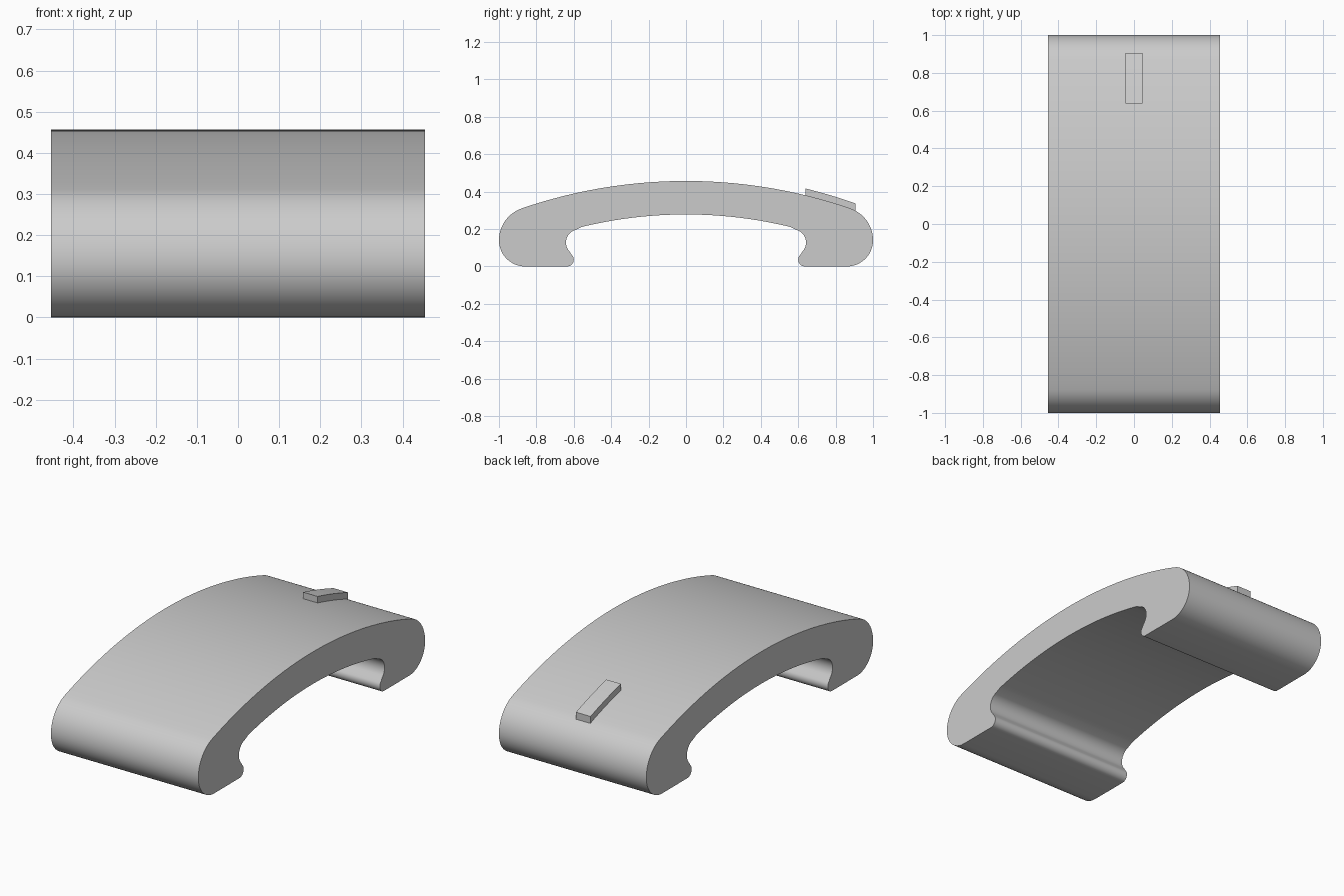
import bpy
import bmesh
from math import cos, sin, radians, sqrt

cube = bpy.data.objects.get("Cube")
if cube:
    bpy.data.objects.remove(cube, do_unlink=True)

grey = bpy.data.materials.new("plain grey")
grey.use_nodes = True
colour = (0.6, 0.6, 0.6, 1)
grey.diffuse_color = colour
grey.node_tree.nodes["Principled BSDF"].inputs["Base Color"].default_value = colour


def arc(cy, cz, r, start, end, steps):
    """Points along a circular arc in the (y, z) plane, angles in degrees."""
    angles = [radians(start + (end - start) * i / steps) for i in range(steps + 1)]
    return [(cy + r * cos(a), cz + r * sin(a)) for a in angles]


def crown(y, top, radius):
    """Height of a shallow arch with its summit on the centre line."""
    return top - radius + sqrt(radius * radius - y * y)


def extrude_profile(name, profile, half_width):
    """Closed (y, z) outline extruded along x."""
    bm = bmesh.new()
    face = bm.faces.new([bm.verts.new((-half_width, y, z)) for y, z in profile])
    moved = bmesh.ops.extrude_face_region(bm, geom=[face])["geom"]
    verts = [v for v in moved if isinstance(v, bmesh.types.BMVert)]
    bmesh.ops.translate(bm, verts=verts, vec=(2 * half_width, 0, 0))
    bmesh.ops.recalc_face_normals(bm, faces=bm.faces)
    mesh = bpy.data.meshes.new(name)
    bm.to_mesh(mesh)
    bm.free()
    mesh.materials.append(grey)
    obj = bpy.data.objects.new(name, mesh)
    bpy.context.collection.objects.link(obj)
    bpy.ops.object.select_all(action="DESELECT")
    obj.select_set(True)
    bpy.context.view_layer.objects.active = obj
    bpy.ops.object.shade_smooth_by_angle(angle=radians(30))
    return obj


OUTER = (0.457, 2.707)
INNER = (0.278, 2.365)
N = 20

# Half outline: crown, rounded end, flat foot, small lip, hollow, underside
half = [(0.878 * i / N, crown(0.878 * i / N, *OUTER)) for i in range(N)]
half += arc(0.82, 0.14, 0.18, 71, 0, 12)
half += arc(0.86, 0.14, 0.14, 0, -90, 12)[1:]
half += arc(0.636, 0.036, 0.036, 270, 135, 10)
half += arc(0.572, 0.128, 0.07, -45, 75, 12)
half += [(0.59 * i / N, crown(0.59 * i / N, *INNER)) for i in range(N - 1, -1, -1)]

# Arched body, mirrored front to back
mirrored = [(-y, z) for y, z in reversed(half[1:-1])]
extrude_profile("arched_body", half + mirrored, 0.455)

# Raised tab following the crown near the back end
ys = [0.638 + 0.268 * i / 10 for i in range(11)]
tab = [(y, crown(y, *OUTER) + 0.036) for y in ys]
tab += [(y, crown(y, *OUTER) - 0.02) for y in reversed(ys)]
extrude_profile("raised_tab", tab, 0.045)
